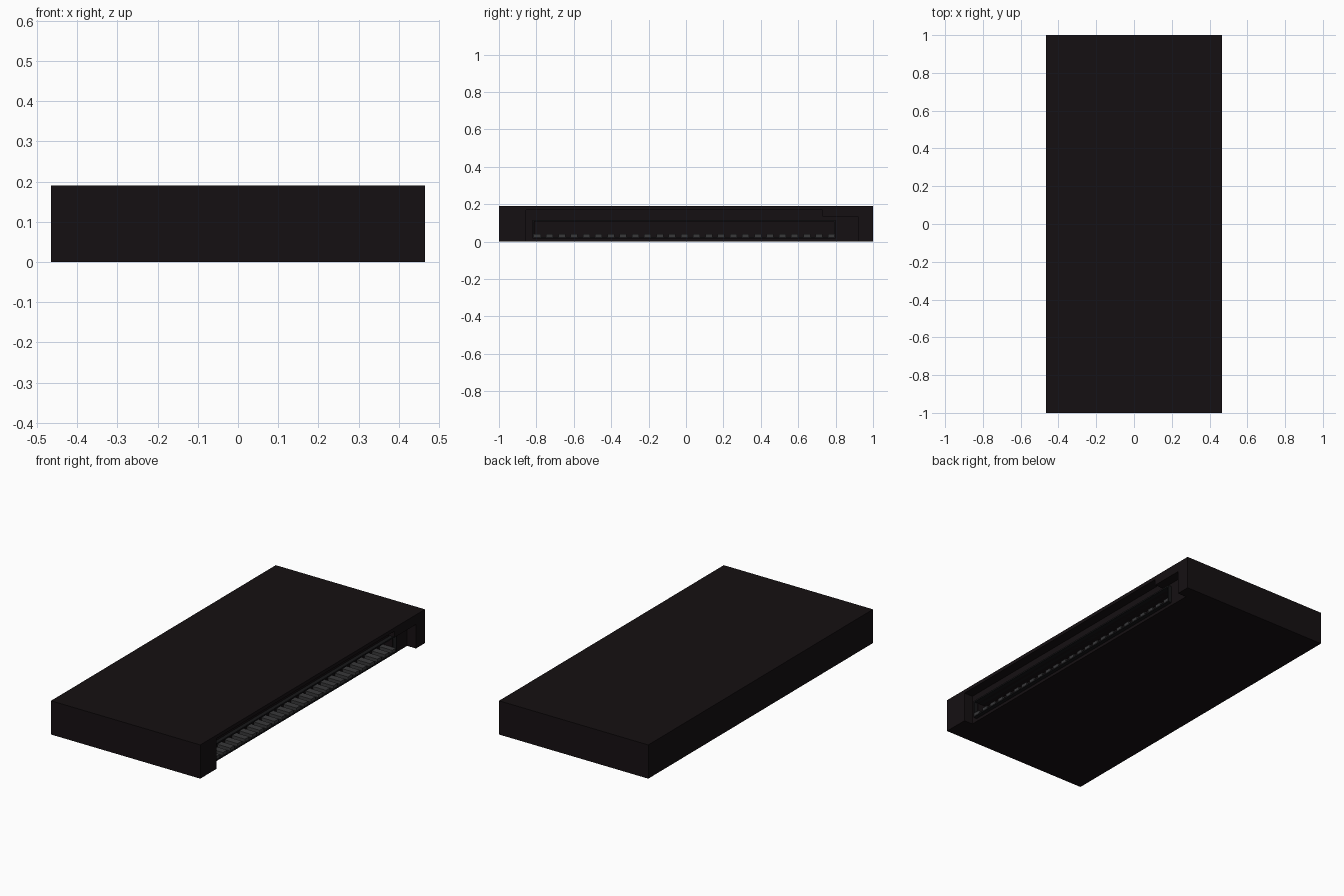
import bpy

if "Cube" in bpy.data.objects:
    bpy.data.objects.remove(bpy.data.objects["Cube"])

HX, HY, H = 0.465, 1.0, 0.19      # half width, half length, height
WALL = 0.41                       # back wall of the side recess
FACE = 0.432                      # front of the connector


def material(name, rgb):
    m = bpy.data.materials.new(name)
    m.diffuse_color = (*rgb, 1)
    m.use_nodes = True
    m.node_tree.nodes["Principled BSDF"].inputs["Base Color"].default_value = m.diffuse_color
    return m


black = material("black_plastic", (0.0075, 0.005, 0.006))
dark = material("dark_plastic", (0.008, 0.008, 0.009))
grey = material("pin_grey", (0.04, 0.04, 0.042))


def box(name, x, y, z, mat=None):
    """Box from (min, max) pairs."""
    bpy.ops.mesh.primitive_cube_add(size=1)
    o = bpy.context.object
    o.name = name
    mid = [(a + b) / 2 for a, b in (x, y, z)]
    size = [b - a for a, b in (x, y, z)]
    for v in o.data.vertices:
        v.co = [m + c * s for m, c, s in zip(mid, v.co, size)]
    if mat:
        o.data.materials.append(mat)
    return o


def cut(target, name, x, y, z):
    cutter = box(name, x, y, z)
    mod = target.modifiers.new(name, "BOOLEAN")
    mod.operation = "DIFFERENCE"
    mod.solver = "EXACT"
    mod.object = cutter
    bpy.context.view_layer.objects.active = target
    bpy.ops.object.modifier_apply(modifier=name)
    bpy.data.objects.remove(cutter)


# Main slab with a recess along its right side, open at the bottom
body = box("case_body", (-HX, HX), (-HY, HY), (0, H), black)
cut(body, "recess_tall", (WALL, 1), (-0.855, 0.73), (-0.1, 0.17))
cut(body, "recess_low", (WALL, 1), (0.70, 0.92), (-0.1, 0.135))
# Socket cavity in the recess wall
cut(body, "socket_cavity", (0.35, 1), (-0.81, 0.79), (0.025, 0.108))

# Thin rim around the socket
Y0, Y1, Z0, Z1, T = -0.82, 0.80, 0.017, 0.116, 0.008
rim_x = (WALL - 0.03, FACE)
box("socket_rim_top", rim_x, (Y0, Y1), (Z1 - T, Z1), dark)
box("socket_rim_bottom", rim_x, (Y0, Y1), (Z0, Z0 + T), dark)
box("socket_rim_front", rim_x, (Y0, Y0 + T), (Z0 + T, Z1 - T), dark)
box("socket_rim_back", rim_x, (Y1 - T, Y1), (Z0 + T, Z1 - T), dark)

# Row of contact pins on the socket floor
for i in range(25):
    y = -0.795 + i * 0.0655
    box("contact_pin", (0.35, FACE - 0.002), (y - 0.019, min(y + 0.019, 0.79)),
        (0.025, 0.042), grey)
